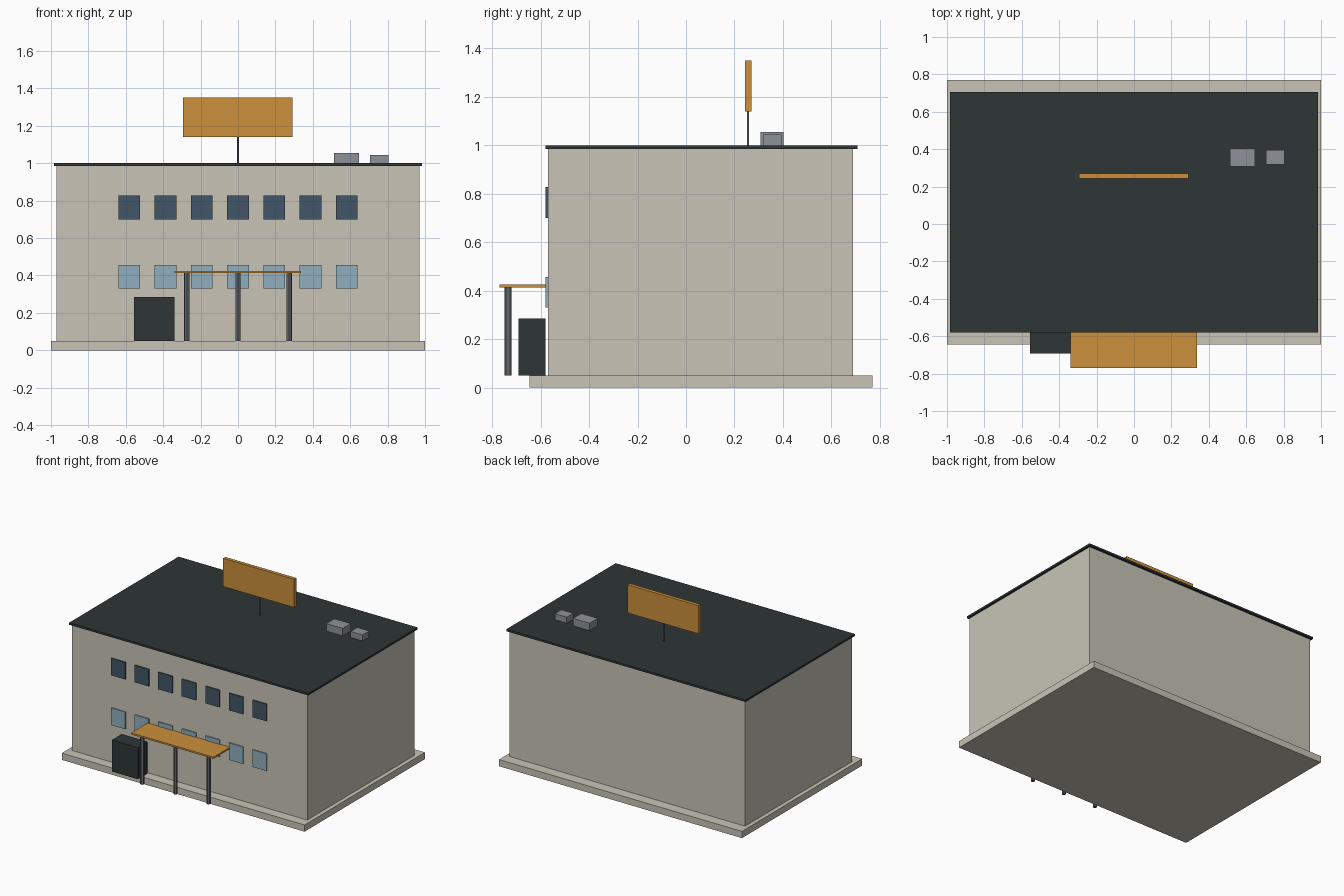
import bpy

old = bpy.data.objects.get("Cube")
if old:
    bpy.data.objects.remove(old, do_unlink=True)


def linear(c):
    c /= 255
    return c / 12.92 if c <= 0.04045 else ((c + 0.055) / 1.055) ** 2.4


def material(name, r, g, b):
    mat = bpy.data.materials.new(name)
    mat.use_nodes = True
    colour = (linear(r), linear(g), linear(b), 1)
    mat.diffuse_color = colour
    mat.node_tree.nodes["Principled BSDF"].inputs["Base Color"].default_value = colour
    return mat


stone = material("beige stone", 200, 196, 182)
dark = material("dark slate", 46, 54, 54)
orange = material("orange", 204, 144, 60)
navy = material("dark glass", 66, 86, 103)
glass = material("light glass", 145, 175, 191)
grey = material("light grey metal", 141, 146, 151)
steel = material("grey steel", 98, 102, 107)


def box(name, x, y, z, mat):
    """Box spanning the given (low, high) ranges."""
    spans = (x, y, z)
    bpy.ops.mesh.primitive_cube_add(size=1, location=[(a + b) / 2 for a, b in spans])
    obj = bpy.context.object
    obj.name = name
    obj.scale = [b - a for a, b in spans]
    bpy.ops.object.transform_apply(location=False, rotation=False, scale=True)
    obj.data.materials.append(mat)
    return obj


def post(name, x, y, z, radius, mat):
    """Upright round post from z[0] to z[1]."""
    bpy.ops.mesh.primitive_cylinder_add(
        vertices=12, radius=radius, depth=z[1] - z[0], location=(x, y, sum(z) / 2))
    obj = bpy.context.object
    obj.name = name
    obj.data.materials.append(mat)
    bpy.ops.object.shade_smooth_by_angle()


# Main building
box("base_slab", (-1, 1), (-0.645, 0.77), (0, 0.05), stone)
box("walls", (-0.97, 0.97), (-0.57, 0.69), (0.05, 0.985), stone)
box("roof", (-0.985, 0.985), (-0.58, 0.707), (0.985, 1.0), dark)

# Two rows of windows on the front
for row, bottom, mat in (("lower", 0.33, glass), ("upper", 0.70, navy)):
    for i in range(7):
        x = (i - 3) * 0.194
        box(f"{row}_window_{i + 1}", (x - 0.058, x + 0.058),
            (-0.579, -0.569), (bottom, bottom + 0.127), mat)

# Entrance block, canopy and its columns
box("entrance_block", (-0.555, -0.34), (-0.692, -0.579), (0.05, 0.285), dark)
box("canopy", (-0.34, 0.337), (-0.77, -0.575), (0.413, 0.425), orange)
for i in range(3):
    post(f"canopy_column_{i + 1}", (i - 1) * 0.273, -0.735, (0.05, 0.414), 0.0145, steel)

# Rooftop sign
post("sign_pole", 0, 0.256, (0.99, 1.15), 0.005, steel)
box("sign_board", (-0.293, 0.291), (0.244, 0.27), (1.14, 1.35), orange)

# Rooftop air units
box("large_air_unit", (0.512, 0.647), (0.307, 0.403), (1.0, 1.055), grey)
box("small_air_unit", (0.706, 0.804), (0.317, 0.395), (1.0, 1.045), grey)
